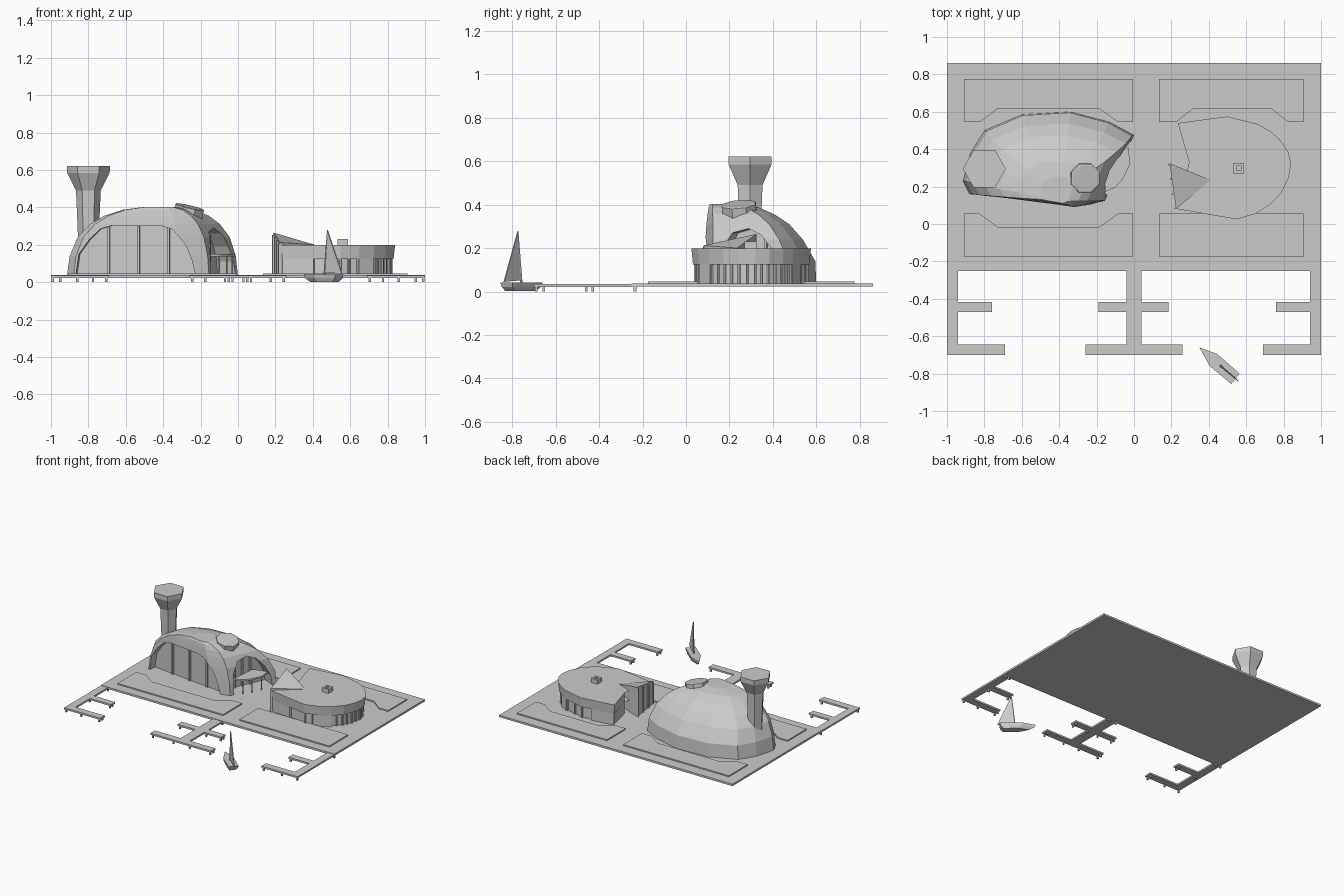
import bpy, bmesh, math
from mathutils import Vector, Matrix

if "Cube" in bpy.data.objects:
    bpy.data.objects.remove(bpy.data.objects["Cube"])


def finish(name, bm):
    bmesh.ops.recalc_face_normals(bm, faces=bm.faces)
    me = bpy.data.meshes.new(name)
    bm.to_mesh(me)
    bm.free()
    ob = bpy.data.objects.new(name, me)
    bpy.context.collection.objects.link(ob)
    return ob


def loft(name, rings, mat=None):
    """Closed solid through rings of equal point count."""
    bm = bmesh.new()
    rows = [[bm.verts.new(p) for p in r] for r in rings]
    n = len(rows[0])
    for a, b in zip(rows, rows[1:]):
        for i in range(n):
            bm.faces.new((a[i], a[(i + 1) % n], b[(i + 1) % n], b[i]))
    caps = [bm.faces.new(rows[0]), bm.faces.new(rows[-1])]
    bmesh.ops.triangulate(bm, faces=[f for f in caps if len(f.verts) > 4])
    if mat:
        bm.transform(mat)
    return finish(name, bm)


def prism(name, pts, z0, z1):
    tops = z1 if isinstance(z1, (list, tuple)) else [z1] * len(pts)
    return loft(name, [[(x, y, z0) for x, y in pts], [(x, y, t) for (x, y), t in zip(pts, tops)]])


def box(name, x0, x1, y0, y1, z0, z1):
    return prism(name, [(x0, y0), (x1, y0), (x1, y1), (x0, y1)], z0, z1)


def ngon(r, z, n, c=(0, 0), phase=0):
    return [(c[0] + r * math.cos(phase + 2 * math.pi * i / n),
             c[1] + r * math.sin(phase + 2 * math.pi * i / n), z) for i in range(n)]


def cut(ob, cutter):
    m = ob.modifiers.new("cut", 'BOOLEAN')
    m.operation, m.solver, m.object = 'DIFFERENCE', 'EXACT', cutter
    bpy.context.view_layer.objects.active = ob
    bpy.ops.object.modifier_apply(modifier=m.name)
    bpy.data.objects.remove(cutter)


# Platform and the four raised lawns
box("platform", -1, 1, -.25, .86, .023, .038)
for tag, xs in (("left", (-.91, -.825, -.73, -.185, -.085, -.005)),
                ("right", (.135, .225, .315, .735, .825, .905))):
    a, b, c, d, e, f = xs
    pts = [(a, .775), (f, .775), (f, .545), (e, .545), (d, .615), (c, .615), (b, .545), (a, .545)]
    prism("back_lawn_" + tag, pts, .03, .047)
    prism("front_lawn_" + tag, [(x, .6 - y) for x, y in pts], .03, .047)

# Jetties: three spines with fingers, on short posts
DZ = (.022, .035)
box("jetty_middle_spine", -.04, .04, -.648, -.25, *DZ)
box("jetty_middle_finger", -.19, .185, -.47, -.418, *DZ)
box("jetty_middle_end", -.26, .258, -.7, -.645, *DZ)
for s in (-1, 1):
    for nm, x0, x1, y0, y1 in (("spine", .94, 1, -.7, -.25), ("finger", .76, 1, -.47, -.418),
                               ("end", .69, 1, -.7, -.645)):
        box("jetty_side_" + nm, *sorted((s * x0, s * x1)), y0, y1, *DZ)
    for y, xs in ((-.46, (.175, .05, .775, .95)), (-.43, (.175, .775)), (-.69, (.245, .07, .705, .86, .99)),
                  (-.655, (.245, .705)), (-.235, (.03, .95, .99))):
        for x in xs:
            box("jetty_post", s * x - .006, s * x + .006, y - .006, y + .006, 0, .024)

# Domed hall: base outline lofted up and pulled in towards the front
base = [(-.88, .16), (-.915, .23), (-.875, .38), (-.8, .5), (-.6, .585), (-.34, .6),
        (-.13, .545), (0, .475), (-.155, .125), (-.31, .085)]
levels = [(.03, 1, 1), (.14, .97, .99), (.24, .89, .87), (.31, .76, .74),
          (.355, .61, .6), (.387, .42, .45), (.402, .2, .28)]
dome = loft("dome_hall", [[(-.4 + (x + .4) * sx, .12 + (y - .12) * sy, z) for x, y in base]
                          for z, sx, sy in levels])


def frame(p0, p1):
    """Local frame: x along the facade, y inwards, z up; also returns length."""
    d = Vector((p1[0] - p0[0], p1[1] - p0[1], 0))
    return Matrix.Translation((p0[0], p0[1], 0)) @ Matrix.Rotation(math.atan2(d.y, d.x), 4, 'Z'), d.length


facades = [
    ("front", (-.87, .16), (-.23, .085), .055, (.27, .52, .77), .3,
     [(.005, .038), (.03, .15), (.12, .23), (.21, .285), (.3, .302), (.72, .302), (.82, .28), (.92, .2), (.97, .12), (1, .038)]),
    ("side", (-.155, .135), (-.01, .46), .1, (.25, .42, .6), .25,
     [(.06, .038), (.08, .19), (.2, .27), (.42, .29), (.62, .26), (.8, .19), (.92, .11), (.95, .038)])]
for tag, p0, p1, depth, mull, mz, prof in facades:
    M, L = frame(p0, p1)
    cut(dome, loft("arch_cutter", [[(u * L, y, z) for u, z in prof] for y in (-.2, depth)], M))
    # window mullions standing in the arch
    for u in mull:
        loft(tag + "_mullion", [[(u * L + sx * .006, y, z) for sx, y in
             ((-1, depth - .014), (1, depth - .014), (1, depth + .01), (-1, depth + .01))]
             for z in (.03, mz)], M)

# Balcony with thin posts in the side arch
prism("balcony", [(-.16, .17), (-.1, .195), (-.06, .24), (-.02, .32), (-.03, .41), (-.14, .38)], .138, .15)
for x, y in ((-.1, .205), (-.06, .255), (-.03, .33)):
    loft("balcony_post", [ngon(.004, z, 6, (x, y)) for z in (.03, .14)])

# Chimney tower and tilted skylight drum
loft("tower", [ngon(r, z, 6, (-.8, .295)) for r, z in ((.052, .03), (.056, .25), (.066, .49), (.114, .585), (.115, .622))])
loft("skylight", [ngon(r, z, 8, phase=math.pi / 8) for r, z in ((.084, -.035), (.084, .016), (.076, .02))],
     Matrix.Translation((-.262, .245, .385)) @ Matrix.Rotation(math.radians(13), 4, 'Y')
     @ Matrix.Rotation(math.radians(5), 4, 'X'))

# Round pavilion: flat roof band, recessed glazing, wall pieces and columns
curve = [(.23, .08), (.55, .025), (.65, .055), (.73, .105), (.79, .17), (.825, .24), (.84, .32),
         (.825, .385), (.78, .45), (.73, .495), (.66, .535), (.5, .575), (.235, .54)]
notch = [(.295, .33), (.41, .365), (.41, .235)]


def inset(p, k):
    return (.5 + (p[0] - .5) * k, .3 + (p[1] - .3) * k)


out = curve + notch
loft("pavilion_roof", [[(*inset(p, k), z) for p in curve] + [(*p, z) for p in notch]
                       for k, z in ((.975, .125), (1, .198))])
prism("pavilion_glazing", [inset(p, .92) for p in curve] + notch, .03, .13)
prism("pavilion_wing", [(.19, .325), (.225, .08), (.41, .235)], .03, [.265, .212, .2])


def wall(p, q):
    prism("pavilion_wall", [inset(p, .975), inset(q, .975), inset(q, .88), inset(p, .88)], .03, .13)


for p, q in (((.23, .08), (.4, .051)), ((.235, .54), (.42, .5645)), (curve[2], curve[3]), (curve[9], curve[10]),
             ):
    wall(p, q)
prism("pavilion_notch_wall", [(.25, .53), (.295, .33), (.41, .365), (.41, .5)], .03, .13)
for a, b in zip(curve, curve[1:]):
    for t in (0, .5):
        x, y = inset((a[0] + (b[0] - a[0]) * t, a[1] + (b[1] - a[1]) * t), .935)
        loft("pavilion_column", [ngon(.007, z, 6, (x, y)) for z in (.03, .13)])

# Window frame on the raised wing
M, L = frame((.225, .08), (.19, .325))
for u in (.02, .33, .66, .97):
    loft("wing_mullion", [[(u * L + sx * .005, y, z) for sx, y in ((-1, -.008), (1, -.008), (1, .008), (-1, .008))]
                          for z in (.03, .205 + .05 * u)], M)

# Roof vent, open at the top
vent = box("roof_vent", .532, .588, .27, .325, .19, .23)
cut(vent, box("vent_cutter", .547, .573, .285, .31, .21, .26))

# Sailing boat: hull tapering to the keel, mast and sail
deck = [(.35, -.66), (.445, -.695), (.565, -.8), (.52, -.855), (.405, -.76)]
loft("boat_hull", [[(.475 + (x - .475) * k, -.77 + (y + .77) * k, z) for x, y in deck]
                   for k, z in ((.72, 0.002), (.93, .022), (1, .042))])
loft("boat_mast", [ngon(r, z, 6, (x, y)) for r, z, x, y in ((.006, .03, .462, -.757), (.003, .278, .479, -.774))])
n = Vector((.68, .73, 0)) * .003
sail = [Vector(p) for p in ((.464, -.758, .052), (.556, -.838, .045), (.48, -.775, .275))]
loft("boat_sail", [[p - n for p in sail], [p + n for p in sail]])
